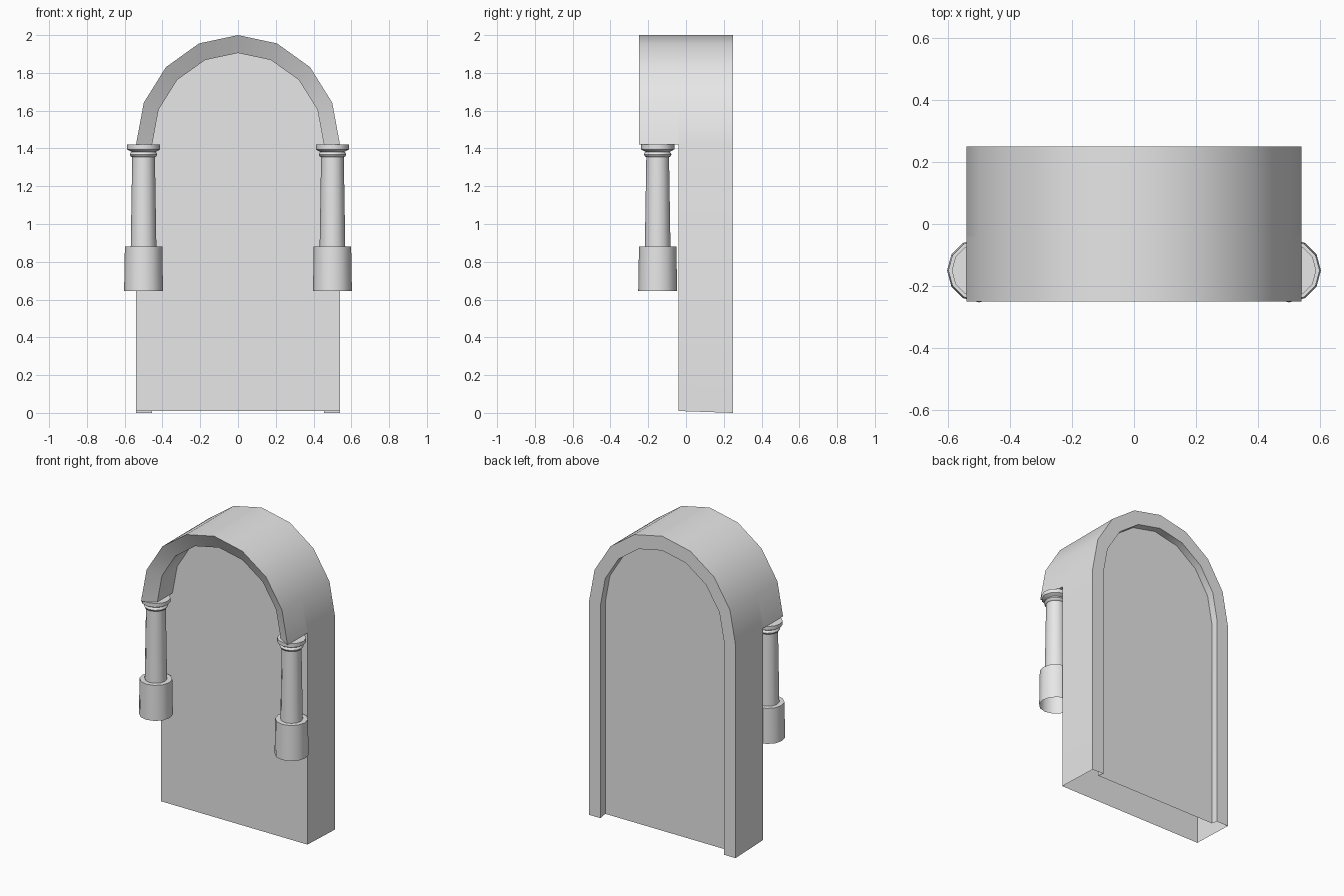
import bpy
import bmesh
from math import sin, cos, pi, radians

cube = bpy.data.objects.get("Cube")
if cube:
    bpy.data.objects.remove(cube)

stone = bpy.data.materials.new("pale_stone")
stone.use_nodes = True
colour = (0.8, 0.8, 0.8, 1)
stone.diffuse_color = colour
stone.node_tree.nodes["Principled BSDF"].inputs["Base Color"].default_value = colour

SPRING = 1.42              # height where the arch starts
OUTER = (0.54, 0.58)       # half width and rise of the arch
INNER = (0.455, 0.485)


def arch(size, y, foot=None):
    """Half-ellipse of eight segments, with straight legs when foot is given."""
    w, h = size
    pts = [(w * cos(pi * i / 8), y, SPRING + h * sin(pi * i / 8)) for i in range(9)]
    if foot is not None:
        pts = [(w, y, foot)] + pts + [(-w, y, foot)]
    return pts


def finish(bm, name, angle):
    bmesh.ops.recalc_face_normals(bm, faces=bm.faces[:])
    mesh = bpy.data.meshes.new(name)
    bm.to_mesh(mesh)
    bm.free()
    mesh.materials.append(stone)
    obj = bpy.data.objects.new(name, mesh)
    bpy.context.collection.objects.link(obj)
    bpy.ops.object.select_all(action='DESELECT')
    obj.select_set(True)
    bpy.context.view_layer.objects.active = obj
    bpy.ops.object.shade_smooth_by_angle(angle=radians(angle))
    return obj


def bridge(bm, paths, closed=False):
    """Join successive paths with quads and return their vertices."""
    rings = [[bm.verts.new(p) for p in path] for path in paths]
    for a, b in zip(rings, rings[1:]):
        n = len(a)
        for i in range(n if closed else n - 1):
            j = (i + 1) % n
            bm.faces.new((a[i], a[j], b[j], b[i]))
    return rings


# Hollow niche slab: front panel, outer wall, back rim and recessed back panel
bm = bmesh.new()
rings = bridge(bm, [arch(OUTER, -0.04, 0.01), arch(OUTER, 0.25, 0),
                    arch(INNER, 0.25, 0), arch(INNER, 0.2, 0.01)])
bm.faces.new(rings[0])
bm.faces.new(rings[-1])
finish(bm, "niche_slab", 30)

# Projecting arched hood with a bevelled front edge
bm = bmesh.new()
rings = bridge(bm, [arch(INNER, -0.04), arch(INNER, -0.2),
                    arch(OUTER, -0.25), arch(OUTER, -0.04)])
for end in (0, -1):
    bm.faces.new([r[end] for r in rings])
finish(bm, "arched_hood", 30)


# Columns, each turned from radius and height profiles
def turned(name, x, profile):
    bm = bmesh.new()
    rings = bridge(bm, [[(x + r * cos(pi * i / 6), -0.15 + r * sin(pi * i / 6), z)
                         for i in range(12)] for r, z in profile], closed=True)
    bm.faces.new(rings[-1])
    finish(bm, name, 40)


for side, x in (("left", 0.5), ("right", -0.5)):
    turned(side + "_column_base", x, [(0.103, 0.645), (0.099, 0.88)])
    turned(side + "_column_shaft", x, [(0.068, 0.87), (0.06, 1.365)])
    turned(side + "_column_capital", x,
           [(0.06, 1.354), (0.068, 1.358), (0.073, 1.368), (0.068, 1.378),
            (0.064, 1.382), (0.08, 1.39), (0.088, 1.395), (0.088, 1.42)])
